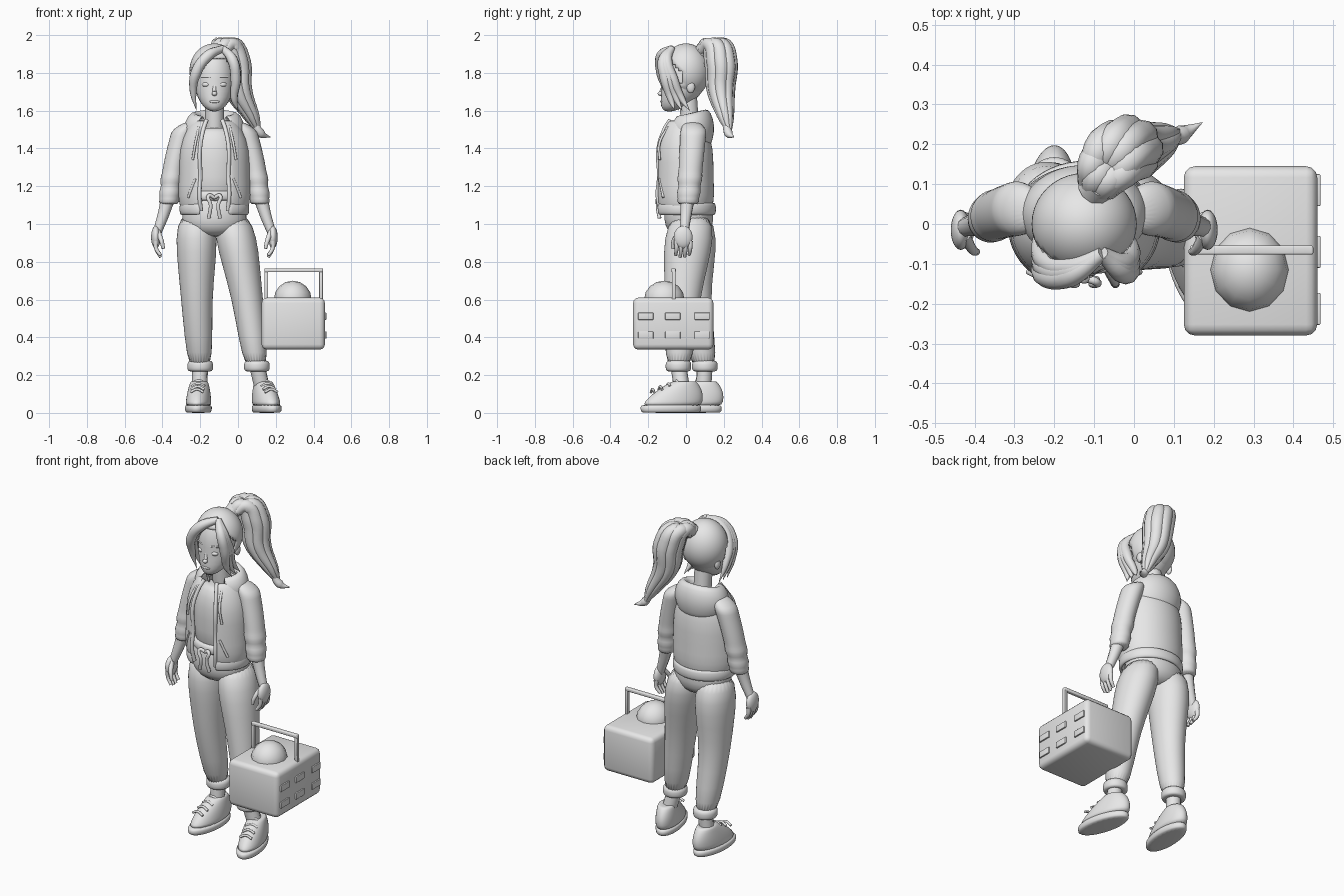
import bpy
import bmesh
from math import sin, cos, pi, radians
from mathutils import Matrix, Vector

if "Cube" in bpy.data.objects:
    bpy.data.objects.remove(bpy.data.objects["Cube"], do_unlink=True)

MID = -.125  # centre line of the figure
OPEN = .43  # half angle of the jacket opening
SIDES = {"right": -1, "left": 1}

grey = bpy.data.materials.new("plain_grey")
grey.use_nodes = True
grey.diffuse_color = (.8, .8, .8, 1)
grey.node_tree.nodes["Principled BSDF"].inputs["Base Color"].default_value = grey.diffuse_color


def link(name, data):
    data.materials.append(grey)
    obj = bpy.data.objects.new(name, data)
    bpy.context.collection.objects.link(obj)
    bpy.ops.object.select_all(action="DESELECT")
    obj.select_set(True)
    bpy.context.view_layer.objects.active = obj
    return obj


def finish(name, bm, smooth_angle=180, thick=0, subdivide=False):
    bmesh.ops.recalc_face_normals(bm, faces=bm.faces)
    mesh = bpy.data.meshes.new(name)
    bm.to_mesh(mesh)
    bm.free()
    obj = link(name, mesh)
    bpy.ops.object.shade_smooth_by_angle(angle=radians(smooth_angle))
    if thick:
        shell = obj.modifiers.new("Thickness", "SOLIDIFY")
        shell.thickness, shell.offset = thick, 0
    if subdivide:
        obj.modifiers.new("Smooth", "SUBSURF")
    return obj


def loft(name, rings, gap=0, thick=0, droop=0, dip=0, sides=24):
    """Skin level ellipses (x, y, z, rx, ry); gap opens the front, droop and dip lower back and front."""
    bm = bmesh.new()
    loops = []
    for k, (x, y, z, rx, ry) in enumerate(rings):
        sag = droop * (k / (len(rings) - 1)) ** 3
        loop = []
        for i in range(sides):
            a = gap + 2 * (pi - gap) * i / (sides - 1 if gap else sides)
            fall = sag * (1 - cos(a)) / 2 + dip * (1 + cos(a)) / 2
            loop.append(bm.verts.new((x + rx * sin(a), y - ry * cos(a), z - fall)))
        loops.append(loop)
    for low, high in zip(loops, loops[1:]):
        for i in range(sides - 1 if gap else sides):
            j = (i + 1) % sides
            bm.faces.new((low[i], low[j], high[j], high[i]))
    if not gap:
        bm.faces.new(loops[0])
        bm.faces.new(loops[-1])
    return finish(name, bm, thick=thick, subdivide=True)


def column(y, ratio, *rows):
    """Rings on the centre line from (height, half width) rows."""
    return [(MID, y, z, r, r * ratio) for z, r in rows]


def even(t):
    return 1


def narrowing(t):
    return 1 - t * .4


def leaf(t):
    return sin(pi * (.2 + .79 * t))


def tubes(name, paths, radius, profile=even):
    """Round strands through points; the profile scales the radius along each."""
    curve = bpy.data.curves.new(name, "CURVE")
    curve.dimensions = "3D"
    curve.bevel_depth, curve.bevel_resolution = radius, 3
    curve.resolution_u, curve.use_fill_caps = 6, True
    for path in paths:
        spline = curve.splines.new("BEZIER")
        spline.bezier_points.add(len(path) - 1)
        for i, point in enumerate(spline.bezier_points):
            point.co, point.radius = path[i], profile(i / (len(path) - 1))
            point.handle_left_type = point.handle_right_type = "AUTO"
    obj = link(name, curve)
    bpy.ops.object.convert(target="MESH")
    return obj


def ball(name, centre, size, segments=24, jut=0, keep=None, thick=0):
    """Ellipsoid; jut pushes the lower part forward, keep picks faces of the unit ball."""
    bm = bmesh.new()
    bmesh.ops.create_uvsphere(bm, u_segments=segments, v_segments=segments * 2 // 3, radius=1)
    for vert in bm.verts:
        vert.co.y -= jut * min(vert.co.z, 0) ** 2
    if keep:
        lost = [f for f in bm.faces if not keep(f.calc_center_median())]
        bmesh.ops.delete(bm, geom=lost, context="FACES")
    bm.transform(Matrix.Translation(centre) @ Matrix.Diagonal((*size, 1)))
    return finish(name, bm, thick=thick)


def block(name, low, high, bevel):
    low, high = Vector(low), Vector(high)
    bm = bmesh.new()
    place = Matrix.Translation((low + high) / 2) @ Matrix.Diagonal((*(high - low), 1))
    bmesh.ops.create_cube(bm, size=1, matrix=place)
    bmesh.ops.bevel(bm, geom=bm.edges[:], offset=bevel, segments=3, profile=.5, affect="EDGES")
    return finish(name, bm, smooth_angle=30)


# Shirt, open jacket with hem, and hood lying on the back
loft("shirt", column(-.01, .75, (1.1, .14), (1.25, .14), (1.4, .15), (1.5, .1), (1.51, .06)))
jacket = column(-.01, .82, (1.07, .17), (1.15, .188), (1.25, .178), (1.4, .182), (1.5, .14), (1.55, .1))
loft("jacket", jacket, gap=OPEN, thick=.018)
loft("jacket_hem", column(-.005, .88, (1.05, .17), (1.06, .18), (1.1, .18), (1.11, .17)), gap=OPEN, thick=.015)
loft("hood", column(.025, .76, (1.53, .08), (1.6, .09), (1.61, .12), (1.57, .15), (1.52, .16), (1.47, .13)),
     gap=.6, thick=.014, droop=.06, dip=.04)

for label, s in SIDES.items():
    def at(dx, y, z):
        return Vector((MID + s * dx, y, z))

    # Jacket trims
    edge = [(x + s * rx * sin(OPEN), y - ry * cos(OPEN), z) for x, y, z, rx, ry in jacket]
    tubes(label + "_zip_edge", [edge], .011)
    tubes(label + "_hood_cord", [[at(.08, -.09, 1.52), at(.1, -.14, 1.43), at(.115, -.14, 1.34)]], .007)
    tubes(label + "_pocket_edge", [[at(.1, -.14, 1.24), at(.14, -.12, 1.14)]], .007)

    # Sleeve with gathered folds below the elbow
    shoulder, cuff = at(.165, .04, 1.5), at(.242, .01, 1.1)
    sleeve = [(*at(.12, .03, 1.545), .03, .04)]
    for k in range(13):
        t = k / 12
        fold = .007 * (-1) ** k if t > .6 else 0
        bow = at(.012 * sin(pi * t), 0, 0) - at(0, 0, 0)
        sleeve.append((*(shoulder.lerp(cuff, t) + bow), .06 + fold - t * .006, .07 + fold - t * .012))
    loft(label + "_sleeve", sleeve)

    # Forearm and hand
    tubes(label + "_forearm", [[at(.245, .01, 1.14), at(.27, 0, 1.05), at(.305, -.01, .95)]], .038, narrowing)
    ball(label + "_palm", at(.31, -.015, .93), (.025, .05, .06))
    fingers = []
    for k in range(4):
        y = k * .024 - .05
        fingers.append([at(.31, y, .91), at(.308, y, .87), at(.285, y - .005, .82 + abs(k - 1.4) * .01)])
    tubes(label + "_fingers", fingers, .014, narrowing)
    tubes(label + "_thumb", [[at(.3, -.03, .96), at(.28, -.065, .91), at(.27, -.07, .87)]], .015, narrowing)

# Trousers: hips, waistband, tie and two separate legs
loft("hips", column(.015, .76, (.93, .08), (.96, .15), (1.02, .178), (1.1, .165), (1.18, .15)))
loft("waistband", column(0, .83, (1.12, .15), (1.13, .157), (1.17, .155), (1.18, .14)))
tubes("waist_tie", [[(MID, -.135, 1.14), (MID + s * .03, -.145, 1.15), (MID + s * .02, -.15, 1.1),
                     (MID + s * .03, -.14, 1.03)] for s in SIDES.values()], .01)
legs = {"right": ((-.2, .1), (-.219, .035), (-.22, .03)), "left": ((.1, -.04), (.05, -.02), (-.035, .03))}
for label, joints in legs.items():
    ankle, knee, hip = [Vector((*spot, z)) for spot, z in zip(joints, (.22, .6, 1.06))]
    centres = (ankle, ankle.lerp(knee, .5), knee, knee.lerp(hip, .4), knee.lerp(hip, .7), hip)
    loft(label + "_leg", [(*c, r, r * (.95 + r * 2.2)) for c, r in zip(centres, (.06, .075, .083, .1, .112, .09))])
    x, y, z = ankle
    loft(label + "_cuff", [(x, y, z + up, r, r) for up, r in ((0, .045), (0, .066), (.02, .069), (.05, .069), (.06, .05))])

# Ankles and laced shoes, toes turned out
for label, centre, turn in (("right", (-.21, .025, 0), -4), ("left", (.152, -.08, 0), 14)):
    place = Matrix.Translation(centre) @ Matrix.Rotation(radians(turn), 4, "Z")
    ankle = Vector((*legs[label][0], .25))
    tubes(label + "_ankle", [[ankle, place @ Vector((0, .065, .1))]], .042)
    upper = [(0, t * .075, .03 + t * .14, .068 - t * t * .022, .162 - t * t * .1) for t in (0, .2, .4, .6, .8, 1)]
    laces = [[(side * .035, t * .03 - .1 * (1 - t), .125 + t * .045 - abs(side) * .015) for side in (-1, 0, 1)]
             for t in (0, .33, .67, 1)]
    parts = [loft(label + "_sole", [(0, 0, z, r, r + .095) for z, r in ((0, .06), (.005, .07), (.035, .073), (.045, .065))]),
             loft(label + "_shoe", upper + [(0, .07, .165, .035, .05)]),
             tubes(label + "_laces", laces, .007)]
    for part in parts:
        part.data.transform(place)

# Neck, head and face
tubes("neck", [[(MID, .03, 1.46), (MID, .02, 1.55), (MID, .01, 1.68)]], .05)
ball("head", (MID, -.01, 1.77), (.106, .118, .175), jut=.68)
tubes("nose_bridge", [[(MID, -.117, 1.74), (MID, -.131, 1.7)]], .01)
ball("nose_tip", (MID, -.135, 1.69), (.014, .015, .012))
ball("lips", (MID, -.127, 1.648), (.027, .01, .008))
for label, s in SIDES.items():
    ball(label + "_eye", (MID + s * .041, -.106, 1.738), (.024, .018, .014))
    tubes(label + "_brow", [[(MID + s * dx, y, 1.78) for dx, y in ((.02, -.121), (.045, -.113), (.07, -.096))]], .005)
    ball(label + "_ear", (MID + s * .104, .025, 1.725), (.014, .022, .032))

# Hair cap, parted fringe and ponytail made of strands
ball("hair_cap", (MID, 0, 1.81), (.126, .122, .14), 40, keep=lambda p: p.y > -.2 - max(p.z, 0) * 1.3, thick=.012)
right_lock = [(-.08, -.075, 1.93), (-.16, -.13, 1.89), (-.222, -.13, 1.8), (-.237, -.1, 1.7), (-.22, -.08, 1.6)]
left_lock = [(-.08, -.075, 1.93), (-.03, -.12, 1.87), (-.012, -.11, 1.77), (-.02, -.08, 1.66), (0, -.06, 1.6)]
for label, lock in (("right", right_lock), ("left", left_lock)):
    tubes(label + "_fringe", [[(x, y + k * i * .01, z) for i, (x, y, z) in enumerate(lock)] for k in range(3)], .03, leaf)
tail = [(-.09, .1, 1.92), (-.06, .155, 1.95), (-.02, .185, 1.86), (0, .185, 1.71), (.07, .21, 1.57), (.12, .235, 1.46)]
strands = []
for k in range(8):
    a = k * pi / 4
    spread = [.047 * leaf(i / 5) for i in range(6)]
    strands.append([(x + w * cos(a), y + w * sin(a), z) for w, (x, y, z) in zip(spread, tail)])
tubes("ponytail", strands, .043, leaf)
tubes("ponytail_tip", [[(.08, .21, 1.57), (.12, .225, 1.48), (.172, .255, 1.46)]], .025, leaf)
tubes("hair_tie", [[(-.1, .085, 1.91), (-.085, .105, 1.935)]], .045)

# Carry case with dome, handle and side buttons
block("case", (.125, -.28, .335), (.46, .145, .61), .028)
ball("case_dome", (.29, -.115, .6), (.1, .107, .1), 12)
for x in (.15, .44):
    block("handle_post", (x - .01, -.075, .6), (x + .01, -.055, .76), .004)
block("handle_bar", (.14, -.077, .745), (.45, -.054, .765), .005)
for y in (-.213, -.07, .085):
    for z in (.412, .512):
        block("case_button", (.452, y - .04, z - .019), (.468, y + .04, z + .019), .003)
